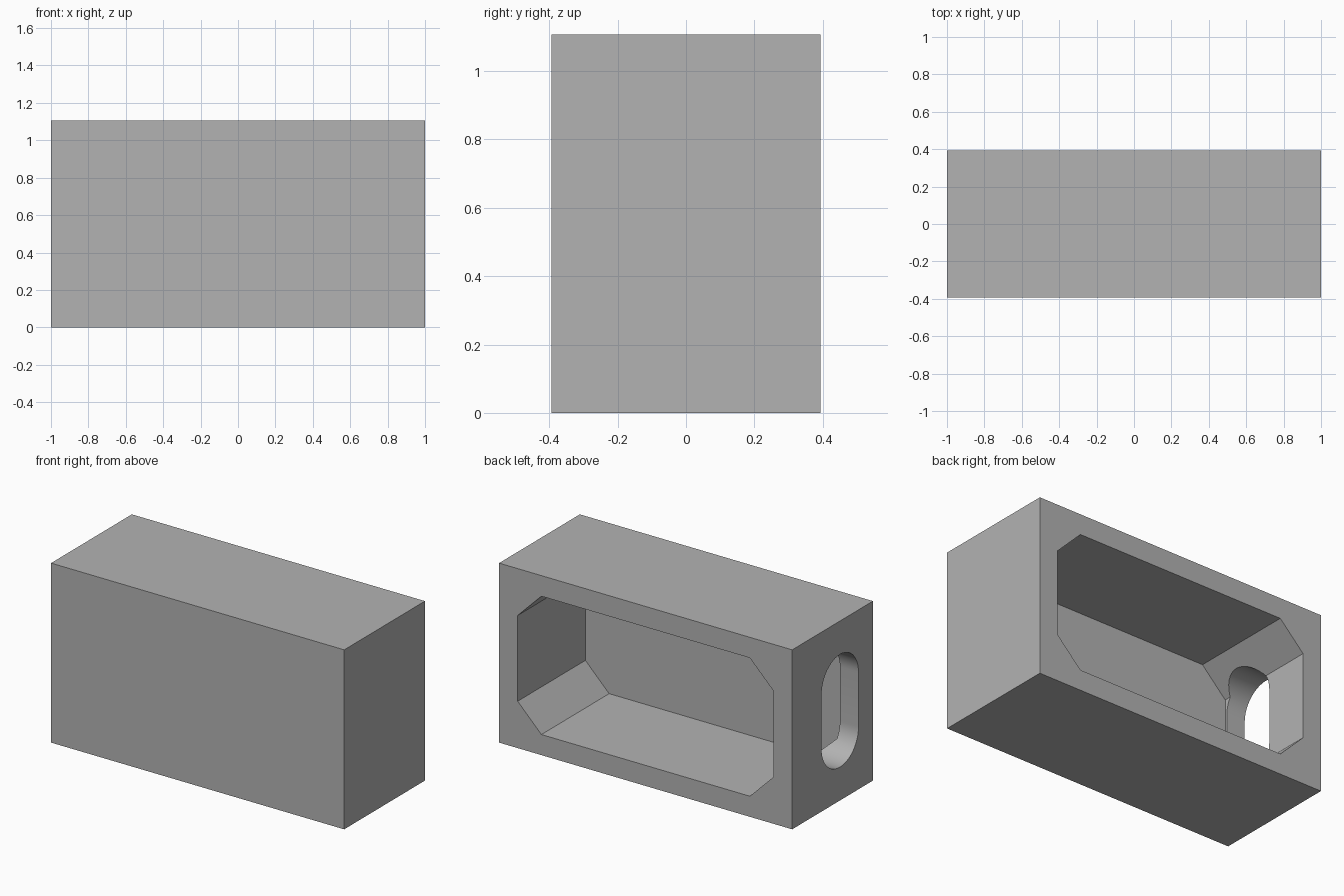
import bpy
import bmesh
from math import cos, sin, pi, radians
from mathutils import Vector

if "Cube" in bpy.data.objects:
    bpy.data.objects.remove(bpy.data.objects["Cube"])

LENGTH, DEPTH, HEIGHT = 2.0, 0.787, 1.107
WALL, CHAMFER = 0.127, 0.162

grey = bpy.data.materials.new("plain grey")
grey.use_nodes = True
colour = (0.45, 0.45, 0.45, 1)
grey.diffuse_color = colour
grey.node_tree.nodes["Principled BSDF"].inputs["Base Color"].default_value = colour


def prism(name, outline, direction):
    """Extrude a closed outline of 3D points along a direction."""
    bm = bmesh.new()
    face = bm.faces.new([bm.verts.new(p) for p in outline])
    moved = bmesh.ops.extrude_face_region(bm, geom=[face])["geom"]
    bmesh.ops.translate(bm, vec=Vector(direction),
                        verts=[v for v in moved if isinstance(v, bmesh.types.BMVert)])
    bmesh.ops.recalc_face_normals(bm, faces=bm.faces)
    mesh = bpy.data.meshes.new(name)
    bm.to_mesh(mesh)
    bm.free()
    mesh.materials.append(grey)
    obj = bpy.data.objects.new(name, mesh)
    bpy.context.collection.objects.link(obj)
    return obj


def cut(target, cutter):
    """Subtract a helper solid and remove it."""
    cutter.hide_render = True
    mod = target.modifiers.new(cutter.name, "BOOLEAN")
    mod.operation, mod.solver, mod.object = "DIFFERENCE", "EXACT", cutter
    bpy.context.view_layer.objects.active = target
    bpy.ops.object.modifier_apply(modifier=mod.name)
    bpy.data.objects.remove(cutter)


# Solid block
x, y = LENGTH / 2, DEPTH / 2
body = prism("box_housing", [(-x, -y, 0), (x, -y, 0), (x, y, 0), (-x, y, 0)], (0, 0, HEIGHT))

# Cavity with chamfered corners, open at the back
w, h, mid = x - WALL, HEIGHT / 2 - WALL, HEIGHT / 2
quarter = [(w, h - CHAMFER), (w - CHAMFER, h)]
half = quarter + [(-px, pz) for px, pz in reversed(quarter)]
octagon = half + [(-px, -pz) for px, pz in half]
cut(body, prism("cavity_cutter", [(px, WALL - y, mid + pz) for px, pz in octagon], (0, DEPTH, 0)))

# Round-ended slot through one end wall
RADIUS, STRAIGHT, SLOT_Y, STEPS = 0.18, 0.335, -0.073, 24
slot = []
for side in (1, -1):
    for i in range(STEPS + 1):
        a = pi * i / STEPS
        slot.append((-x - 0.1, SLOT_Y + side * RADIUS * cos(a),
                     mid + side * (STRAIGHT / 2 + RADIUS * sin(a))))
cut(body, prism("slot_cutter", slot, (0.7, 0, 0)))

# Smooth the slot ends, keep all other edges crisp
bpy.ops.object.select_all(action="DESELECT")
body.select_set(True)
bpy.context.view_layer.objects.active = body
bpy.ops.object.shade_smooth_by_angle(angle=radians(25))
